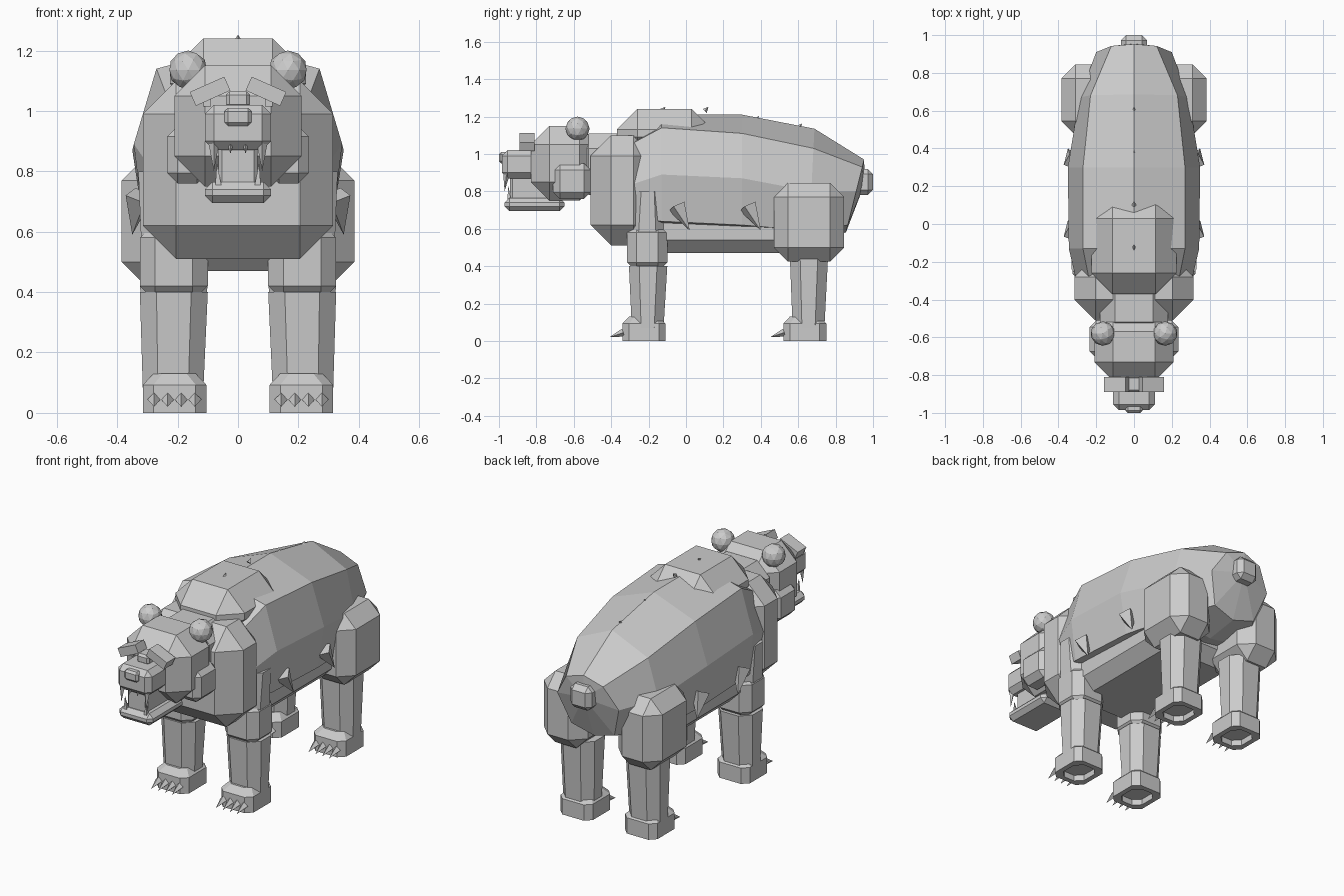
import bpy
import bmesh
from mathutils import Matrix, Vector

if "Cube" in bpy.data.objects:
    bpy.data.objects.remove(bpy.data.objects["Cube"], do_unlink=True)

FUR = bpy.data.materials.new("grey_fur")
FUR.use_nodes = True
FUR.diffuse_color = (0.6, 0.6, 0.6, 1)
FUR.node_tree.nodes["Principled BSDF"].inputs["Base Color"].default_value = (0.6, 0.6, 0.6, 1)


def finish(name, bm, mirror=False):
    bmesh.ops.recalc_face_normals(bm, faces=bm.faces)
    mesh = bpy.data.meshes.new(name)
    bm.to_mesh(mesh)
    bm.free()
    mesh.materials.append(FUR)
    obj = bpy.data.objects.new(name, mesh)
    bpy.context.collection.objects.link(obj)
    if mirror:
        obj.modifiers.new("mirror", 'MIRROR')
    return obj


def block(name, x, y, z, bevel=0.0, mirror=False, tilt=0.0):
    """Box between (low, high) limits with chamfered edges, tilted about y."""
    bm = bmesh.new()
    bmesh.ops.create_cube(bm, size=1)
    bmesh.ops.scale(bm, vec=[b - a for a, b in (x, y, z)], verts=bm.verts)
    if bevel:
        bmesh.ops.bevel(bm, geom=bm.edges[:], offset=bevel, segments=1,
                        affect='EDGES', profile=0.5)
    centre = Vector([(a + b) / 2 for a, b in (x, y, z)])
    bm.transform(Matrix.Translation(centre) @ Matrix.Rotation(tilt, 4, 'Y'))
    return finish(name, bm, mirror)


def loft(name, rings, mirror=False, tip=None):
    """Skin a list of rings with equal point counts and cap both ends."""
    bm = bmesh.new()
    loops = [[bm.verts.new(p) for p in ring] for ring in rings]
    n = len(loops[0])
    for a, b in zip(loops, loops[1:]):
        for i in range(n):
            j = (i + 1) % n
            bm.faces.new((a[i], a[j], b[j], b[i]))
    bm.faces.new(loops[0])
    if tip:
        end = bm.verts.new(tip)
        for i in range(n):
            bm.faces.new((loops[-1][i], loops[-1][(i + 1) % n], end))
    else:
        bm.faces.new(loops[-1])
    return finish(name, bm, mirror)


def octagon(x, y, z, c):
    (x0, x1), (y0, y1) = x, y
    return [(x0 + c, y0, z), (x1 - c, y0, z), (x1, y0 + c, z), (x1, y1 - c, z),
            (x1 - c, y1, z), (x0 + c, y1, z), (x0, y1 - c, z), (x0, y0 + c, z)]


def spike(name, base, tip, radius, mirror=True):
    """Four sided cone from base to tip."""
    bm = bmesh.new()
    base, tip = Vector(base), Vector(tip)
    axis = tip - base
    bmesh.ops.create_cone(bm, cap_ends=True, segments=4, radius1=radius,
                          radius2=0, depth=axis.length)
    turn = axis.to_track_quat('Z', 'Y').to_matrix().to_4x4()
    bm.transform(Matrix.Translation((base + tip) / 2) @ turn)
    return finish(name, bm, mirror)


def body_ring(y, lean, top, shoulder, wide, low, bottom):
    half = [shoulder, wide, low]
    pts = [(0, top)] + half + [(0, bottom)] + [(-x, z) for x, z in reversed(half)]
    return [(x, y + lean * (z - 0.8), z) for x, z in pts]


# Torso
loft("torso", [
    body_ring(-0.28, 0, 1.09, (0.24, 1.06), (0.31, 0.84), (0.28, 0.65), 0.58),
    body_ring(-0.13, 0, 1.21, (0.27, 1.14), (0.345, 0.89), (0.315, 0.64), 0.56),
    body_ring(0.3, 0, 1.21, (0.27, 1.11), (0.35, 0.87), (0.31, 0.62), 0.55),
    body_ring(0.67, 0.05, 1.135, (0.23, 1.03), (0.29, 0.8), (0.26, 0.59), 0.55),
    body_ring(0.91, 0.25, 0.97, (0.12, 0.93), (0.2, 0.8), (0.14, 0.62), 0.58),
], tip=(0, 0.955, 0.84))
block("belly", (-0.28, 0.28), (-0.3, 0.6), (0.47, 0.7), 0.07)
block("chest", (-0.315, 0.315), (-0.51, -0.17), (0.51, 1.1), 0.11)
block("shoulder_hump", (-0.225, 0.225), (-0.37, 0.14), (0.98, 1.24), 0.11)
block("tail", (-0.07, 0.07), (0.9, 1.0), (0.78, 0.92), 0.028)
block("neck", (-0.18, 0.18), (-0.6, -0.25), (0.78, 1.11), 0.08)

# Small spikes on the back and flanks
for y, z in ((-0.13, 1.24), (0.1, 1.24), (0.37, 1.19), (0.6, 1.15)):
    spike("back_spike", (0, y, z - 0.01), (0, y + 0.02, z + 0.012), 0.015, False)
spike("front_flank_spike", (0.325, -0.05, 0.72), (0.35, 0.02, 0.59), 0.05)
spike("rear_flank_spike", (0.325, 0.33, 0.72), (0.35, 0.4, 0.59), 0.05)

# Head
block("head", (-0.21, 0.21), (-0.83, -0.47), (0.75, 1.15), 0.1)
block("cheek", (0.1, 0.235), (-0.71, -0.51), (0.76, 0.95), 0.035, True)
bm = bmesh.new()
bmesh.ops.create_icosphere(bm, subdivisions=2, radius=0.065,
                           matrix=Matrix.Translation((0.165, -0.58, 1.135)))
finish("ear", bm, True)
block("brow", (0.03, 0.155), (-0.89, -0.81), (1.04, 1.09), 0, True, 0.42)
block("eye", (0.09, 0.115), (-0.845, -0.8), (1.015, 1.04), 0, True)
block("muzzle_bridge", (-0.04, 0.04), (-0.89, -0.8), (1.01, 1.065), 0.012)

# Muzzle, mouth and jaw
block("muzzle", (-0.11, 0.11), (-0.985, -0.78), (0.87, 1.02), 0.03)
block("nose", (-0.045, 0.045), (-1.0, -0.93), (0.95, 1.01), 0.012)
block("mouth", (-0.065, 0.065), (-0.94, -0.7), (0.73, 0.89), 0.012)
block("jaw", (-0.11, 0.11), (-0.97, -0.65), (0.695, 0.765), 0.025)
spike("upper_fang", (0.08, -0.96, 0.89), (0.08, -0.97, 0.8), 0.017)
spike("lower_fang", (0.065, -0.945, 0.75), (0.07, -0.95, 0.83), 0.015)
spike("small_tooth", (0.025, -0.965, 0.89), (0.025, -0.97, 0.858), 0.01)


def lower_leg(name, y, knee):
    """Shin, foot with hollow sole and four claws; y is the foot's front."""
    loft(name + "_shin", [
        octagon((0.115, 0.315), (y + 0.05, y + 0.22), 0.07, 0.05),
        octagon((0.1, 0.325), (y + 0.035, y + 0.24), knee, 0.055)], True)
    foot_x, foot_y = (0.105, 0.315), (y, y + 0.23)
    inner_x, inner_y = (0.135, 0.285), (y + 0.03, y + 0.2)
    loft(name + "_foot", [
        octagon(inner_x, inner_y, 0.035, 0.04),
        octagon(inner_x, inner_y, 0, 0.04),
        octagon(foot_x, foot_y, 0, 0.035),
        octagon(foot_x, foot_y, 0.093, 0.035),
        octagon((0.14, 0.28), (y + 0.035, y + 0.195), 0.13, 0.03)], True)
    for i in range(4):
        x = 0.143 + 0.045 * i
        spike(name + "_claw", (x, y + 0.005, 0.045), (x, y - 0.07, 0.02), 0.022)


# Front legs
lower_leg("front_leg", -0.34, 0.4)
block("front_elbow", (0.1, 0.325), (-0.315, -0.1), (0.37, 0.63), 0.05, True)
loft("front_upper_arm", [
    octagon((0.12, 0.32), (-0.305, -0.11), 0.55, 0.05),
    octagon((0.13, 0.33), (-0.28, -0.13), 0.8, 0.04)], True)

# Rear legs
lower_leg("rear_leg", 0.52, 0.46)
block("thigh", (0.1, 0.385), (0.47, 0.845), (0.425, 0.845), 0.075, True)
